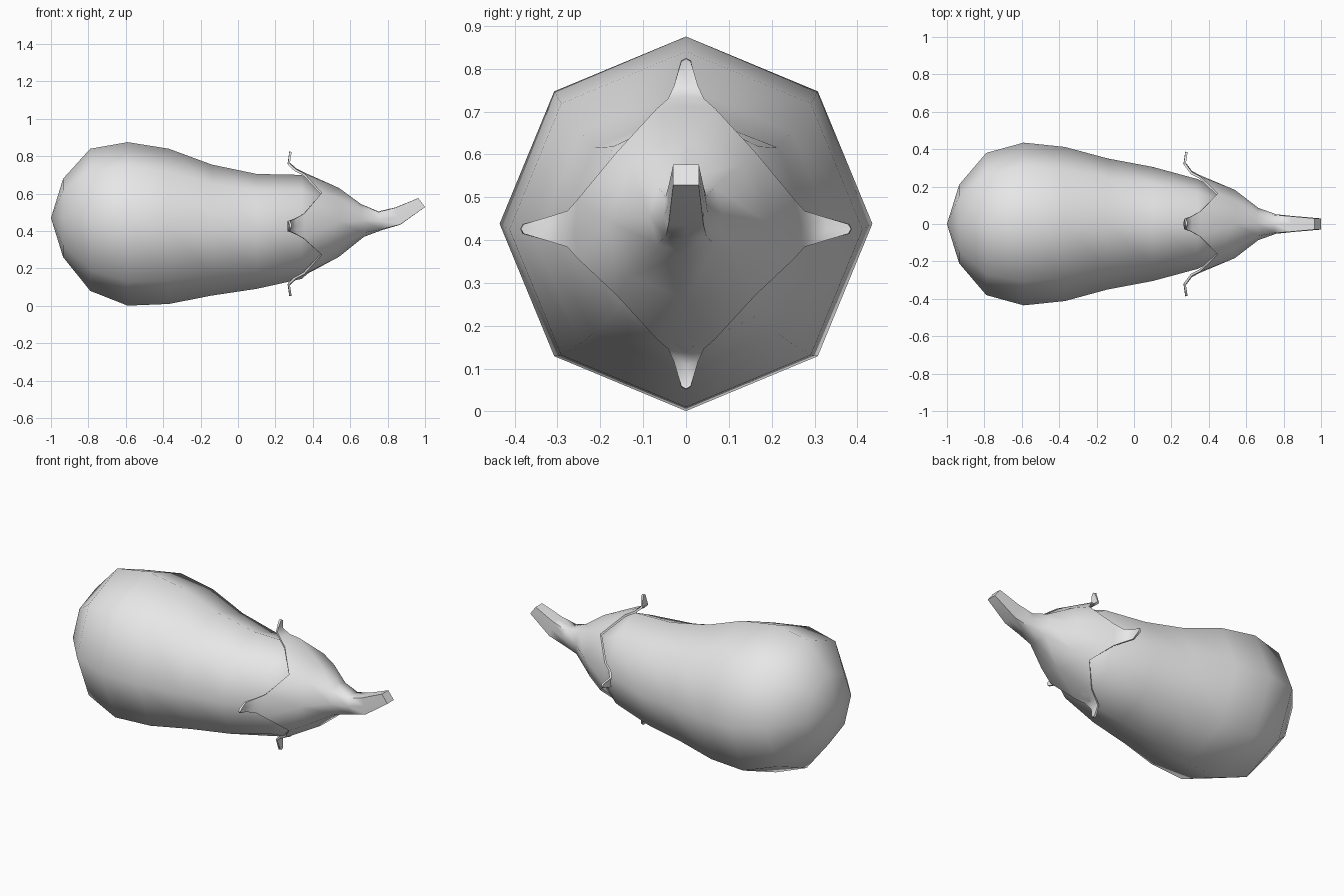
import bpy
import bmesh
from math import sin, cos, pi, radians
from mathutils import Vector

cube = bpy.data.objects.get("Cube")
if cube:
    bpy.data.objects.remove(cube, do_unlink=True)

grey = bpy.data.materials.new("plain grey")
grey.use_nodes = True
grey.diffuse_color = (0.8, 0.8, 0.8, 1)
grey.node_tree.nodes["Principled BSDF"].inputs["Base Color"].default_value = (0.8, 0.8, 0.8, 1)

SIDES = 8


def ring(bm, x, z, ry, rz, corner=1.0, lean=0.0):
    """Eight points around the x axis; corner scales the diagonals, lean tilts the ring."""
    verts = []
    for k in range(SIDES):
        a = k * 2 * pi / SIDES
        s = corner if k % 2 else 1.0
        up = sin(a) * rz * s
        verts.append(bm.verts.new((x - lean * up, cos(a) * ry * s, z + up)))
    return verts


def bridge(bm, a, b):
    for k in range(SIDES):
        n = (k + 1) % SIDES
        bm.faces.new((a[k], a[n], b[n], b[k]))


def finish(bm, name, thickness=0.0):
    bmesh.ops.recalc_face_normals(bm, faces=bm.faces[:])
    mesh = bpy.data.meshes.new(name)
    bm.to_mesh(mesh)
    bm.free()
    mesh.materials.append(grey)
    obj = bpy.data.objects.new(name, mesh)
    bpy.context.collection.objects.link(obj)
    bpy.ops.object.select_all(action="DESELECT")
    obj.select_set(True)
    bpy.context.view_layer.objects.active = obj
    if thickness:
        mod = obj.modifiers.new("thickness", "SOLIDIFY")
        mod.thickness = thickness
        mod.offset = -1
        bpy.ops.object.modifier_apply(modifier=mod.name)
    bpy.ops.object.shade_smooth_by_angle(angle=radians(65))


# Fruit body: x, centre z, half width, half height
body_profile = [
    (-0.935, 0.47, 0.21, 0.21), (-0.79, 0.46, 0.38, 0.38),
    (-0.59, 0.438, 0.435, 0.437), (-0.37, 0.425, 0.412, 0.415),
    (-0.14, 0.405, 0.35, 0.35), (0.10, 0.398, 0.305, 0.307),
    (0.34, 0.422, 0.24, 0.278), (0.50, 0.44, 0.16, 0.16),
]
bm = bmesh.new()
rings = [ring(bm, *row) for row in body_profile]
for a, b in zip(rings, rings[1:]):
    bridge(bm, a, b)
pole = bm.verts.new((-1.0, 0, 0.47))
for k in range(SIDES):
    bm.faces.new((pole, rings[0][k], rings[0][(k + 1) % SIDES]))
bm.faces.new(rings[-1])
finish(bm, "fruit_body")

# Stem and cap: round at the fruit, square towards the cut end
stem_profile = [
    (0.54, 0.446, 0.182, 0.184, 1.0, 0.0), (0.665, 0.457, 0.086, 0.088, 1.08, 0.1),
    (0.76, 0.455, 0.052, 0.05, 1.3, 0.2), (0.855, 0.48, 0.042, 0.046, 1.38, 0.3),
    (0.982, 0.552, 0.03, 0.024, 1.41, 0.75),
]
bm = bmesh.new()
rings = [ring(bm, *row) for row in stem_profile]
for a, b in zip(rings, rings[1:]):
    bridge(bm, a, b)
bm.faces.new(rings[-1])

# Four curled leaf points with notches between them
CENTRE_Z = 0.438
notches = {}
for k in range(1, SIDES, 2):
    a = k * 2 * pi / SIDES
    notches[k] = bm.verts.new((0.448, cos(a) * 0.23, CENTRE_Z + sin(a) * 0.235))

# Leaf rows: x, distance from the axis, half width
leaf_rows = [(0.355, 0.275, 0.068), (0.31, 0.298, 0.042),
             (0.277, 0.328, 0.028), (0.286, 0.385, 0.011)]
for k in range(0, SIDES, 2):
    a = k * 2 * pi / SIDES
    out = Vector((0, cos(a), sin(a)))
    side = Vector((0, -sin(a), cos(a)))
    base = Vector((0, 0, CENTRE_Z - 0.012 * abs(cos(a))))
    grid = []
    for i, (x, r, w) in enumerate(leaf_rows):
        if i < 2:
            r -= 0.015 * abs(cos(a))
        mid = base + out * r + Vector((x, 0, 0))
        grid.append([bm.verts.new(mid + side * w * s - out * 0.006 * abs(s))
                     for s in (-1, 0, 1)])
    top = rings[0]
    first = grid[0]
    before, after = (k - 1) % SIDES, k + 1
    bm.faces.new((top[before], top[k], first[0], notches[before]))
    bm.faces.new((top[k], top[after], notches[after], first[2]))
    bm.faces.new((top[k], first[1], first[0]))
    bm.faces.new((top[k], first[2], first[1]))
    for p, q in zip(grid, grid[1:]):
        for j in range(2):
            bm.faces.new((p[j], p[j + 1], q[j + 1], q[j]))
finish(bm, "stem_and_leaf_cap", 0.012)
